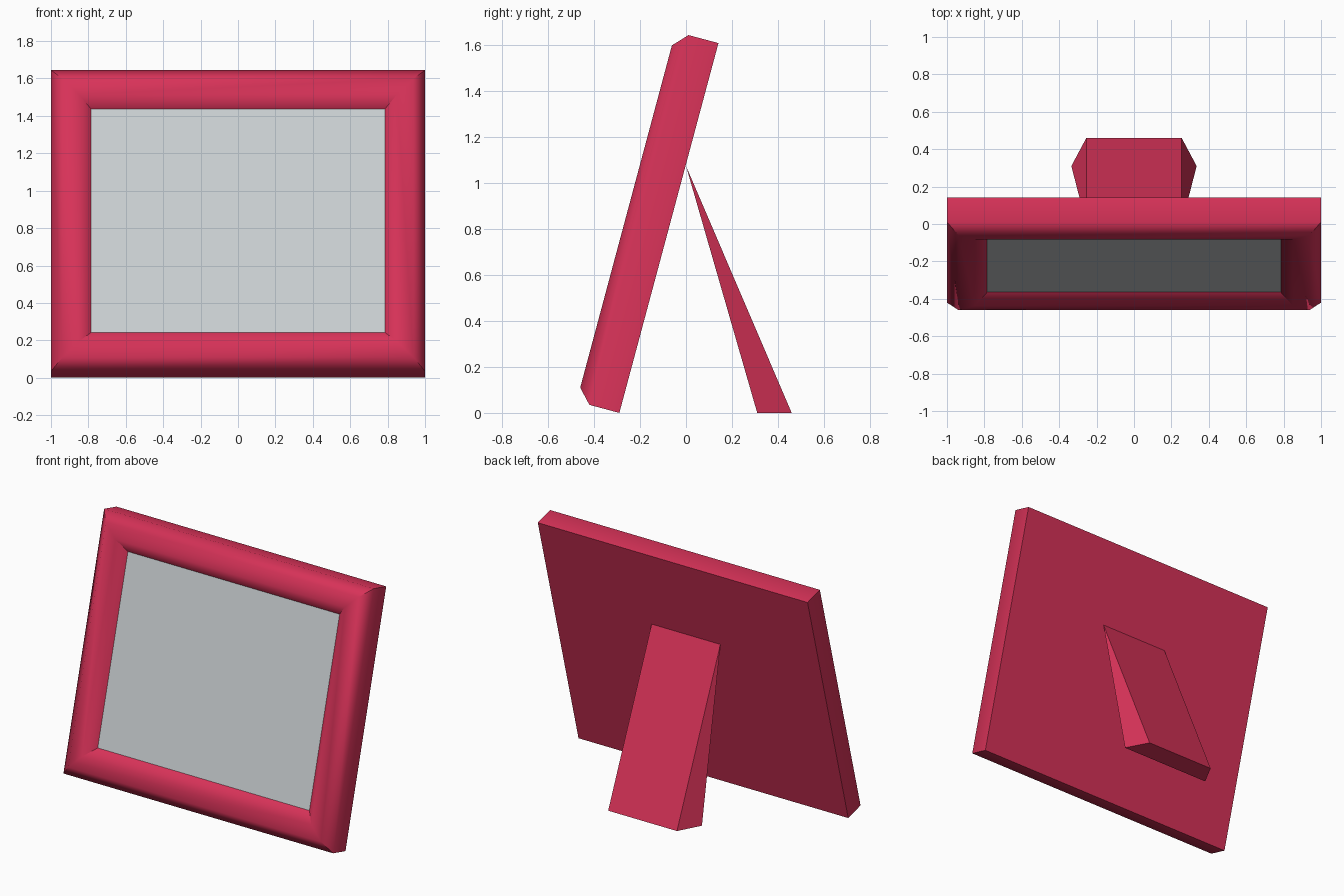
import bpy, math
from mathutils import Vector

if "Cube" in bpy.data.objects:
    bpy.data.objects.remove(bpy.data.objects["Cube"])

TILT = math.radians(15)
UP = Vector((0, math.sin(TILT), math.cos(TILT)))
OUT = Vector((0, -math.cos(TILT), math.sin(TILT)))
BASE = Vector((0, -0.29, 0))
HALF_W, HEIGHT = 1.0, 1.666


def material(name, rgb):
    m = bpy.data.materials.new(name)
    m.diffuse_color = (*rgb, 1)
    m.use_nodes = True
    m.node_tree.nodes["Principled BSDF"].inputs["Base Color"].default_value = m.diffuse_color
    return m


def add_mesh(name, verts, faces, mat):
    me = bpy.data.meshes.new(name)
    me.from_pydata(verts, [], faces)
    me.materials.append(mat)
    ob = bpy.data.objects.new(name, me)
    bpy.context.collection.objects.link(ob)
    return ob


def ring(inset, depth):
    """Four corners of the leaning rectangle, counter-clockwise from the front."""
    x, lo, hi = HALF_W - inset, inset, HEIGHT - inset
    return [BASE + Vector((px, 0, 0)) + UP * u + OUT * depth
            for px, u in ((-x, lo), (x, lo), (x, hi), (-x, hi))]


red = material("crimson", (0.68, 0.032, 0.098))
grey = material("pale grey", (0.60, 0.635, 0.65))

# Moulded frame with mitred corners and a closed back
profile = [(0, 0), (0, 0.135), (0.062, 0.193), (0.15, 0.193), (0.215, 0.135)]
verts = [v for p in profile for v in ring(*p)]
faces = [(3, 2, 1, 0)]
for r in range(len(profile) - 1):
    for i in range(4):
        j = (i + 1) % 4
        a, b = 4 * r, 4 * r + 4
        faces.append((a + i, a + j, b + j, b + i))
frame = add_mesh("frame", verts, faces, red)
bpy.context.view_layer.objects.active = frame
frame.select_set(True)
bpy.ops.object.shade_smooth_by_angle(angle=math.radians(50))

# Picture panel
add_mesh("picture_panel", ring(*profile[-1]), [(0, 1, 2, 3)], grey)

# Wedge-shaped back stand
stand_verts = [(-0.255, 0, 1.075), (0.255, 0, 1.075),
               (-0.335, 0.31, 0), (0.335, 0.31, 0),
               (-0.255, 0.46, 0), (0.255, 0.46, 0)]
stand_faces = [(0, 2, 3, 1), (0, 1, 5, 4), (2, 4, 5, 3), (0, 4, 2), (1, 3, 5)]
add_mesh("back_stand", stand_verts, stand_faces, red)
